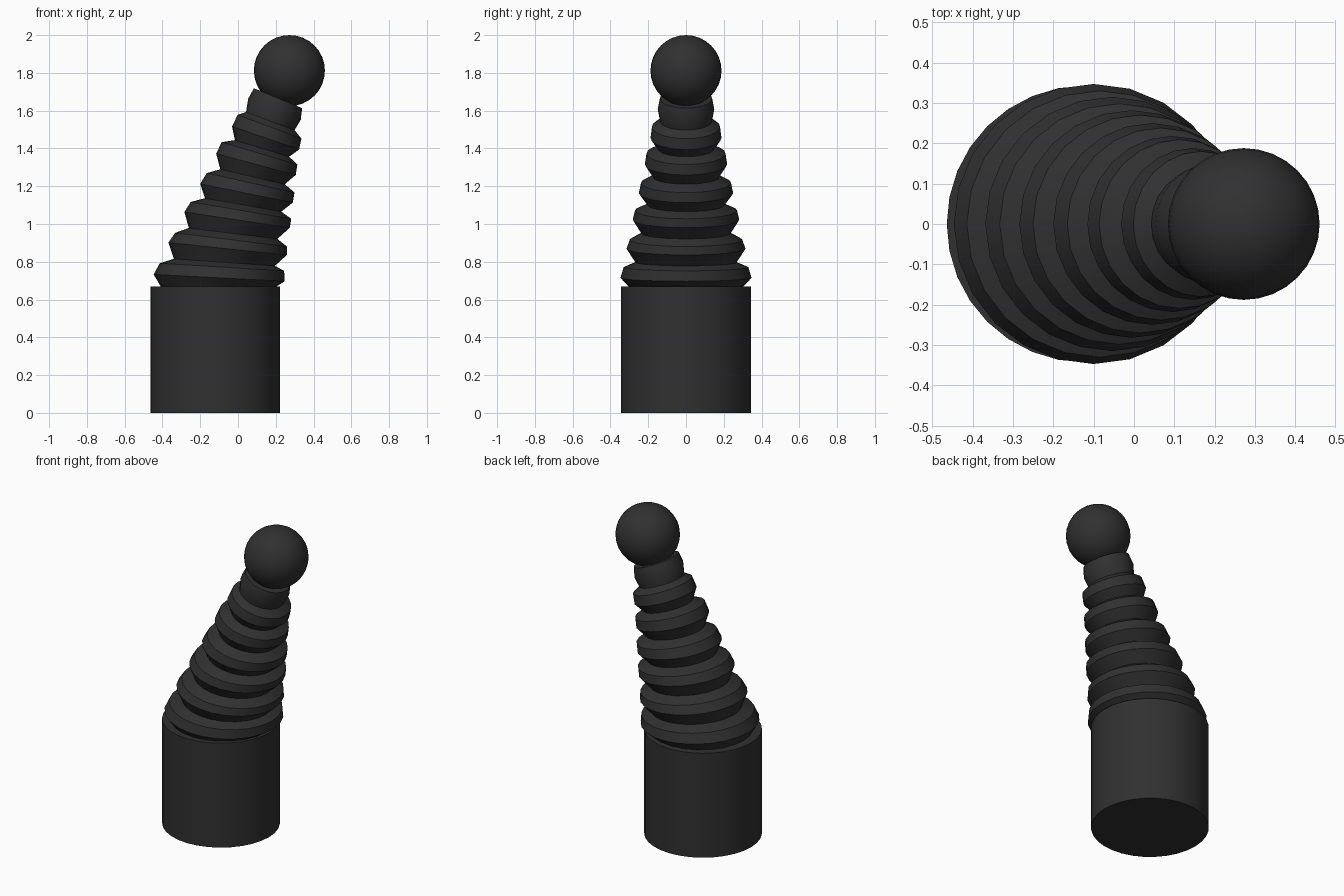
import bpy, bmesh, math

if "Cube" in bpy.data.objects:
    bpy.data.objects.remove(bpy.data.objects["Cube"])

SEGS = 24
mat = bpy.data.materials.new("black_rubber")
mat.diffuse_color = (0.03, 0.03, 0.03, 1)
mat.use_nodes = True
mat.node_tree.nodes["Principled BSDF"].inputs["Base Color"].default_value = mat.diffuse_color


def finish(obj, name, angle=30):
    obj.name = name
    obj.data.materials.append(mat)
    bpy.ops.object.select_all(action='DESELECT')
    obj.select_set(True)
    bpy.context.view_layer.objects.active = obj
    bpy.ops.object.shade_smooth_by_angle(angle=math.radians(angle))


# Cylindrical base
bpy.ops.mesh.primitive_cylinder_add(vertices=32, radius=0.343, depth=0.67,
                                    location=(-0.121, 0, 0.335))
finish(bpy.context.object, "base")

# Bellows folds: each stage is (x, z, radius, tilt in degrees),
# ordered valley, widest rim, upper rim
stages = [
    (-0.110, 0.665, 0.300, 1), (-0.100, 0.715, 0.347, 3), (-0.085, 0.772, 0.330, 3.5),
    (-0.072, 0.797, 0.268, 4), (-0.055, 0.869, 0.315, 6), (-0.037, 0.917, 0.298, 7),
    (-0.026, 0.950, 0.236, 7), (-0.005, 1.022, 0.282, 8.5), (0.016, 1.072, 0.270, 9.5),
    (0.027, 1.101, 0.205, 10), (0.045, 1.163, 0.250, 11.5), (0.067, 1.218, 0.238, 12.5),
    (0.077, 1.250, 0.175, 13), (0.095, 1.316, 0.218, 15), (0.114, 1.374, 0.209, 16.5),
    (0.127, 1.400, 0.150, 17), (0.146, 1.456, 0.188, 19), (0.167, 1.515, 0.180, 20.5),
    (0.171, 1.545, 0.137, 20.5), (0.193, 1.607, 0.150, 22), (0.212, 1.666, 0.138, 22.5),
]
bm = bmesh.new()
rings = []
for x, z, r, tilt in stages:
    t = math.radians(tilt)
    ring = []
    for i in range(SEGS):
        a = 2 * math.pi * i / SEGS
        u = r * math.cos(a)
        ring.append(bm.verts.new((x + u * math.cos(t), r * math.sin(a),
                                  z - u * math.sin(t))))
    rings.append(ring)
for low, high in zip(rings, rings[1:]):
    for i in range(SEGS):
        j = (i + 1) % SEGS
        bm.faces.new((low[i], low[j], high[j], high[i]))
bm.faces.new(rings[0][::-1])
bm.faces.new(rings[-1])
mesh = bpy.data.meshes.new("bellows")
bm.to_mesh(mesh)
bm.free()
bellows = bpy.data.objects.new("bellows", mesh)
bpy.context.collection.objects.link(bellows)
finish(bellows, "bellows", 25)

# Ball knob
bpy.ops.mesh.primitive_uv_sphere_add(segments=32, ring_count=16, radius=0.188,
                                     location=(0.272, 0, 1.812))
finish(bpy.context.object, "ball_knob")
